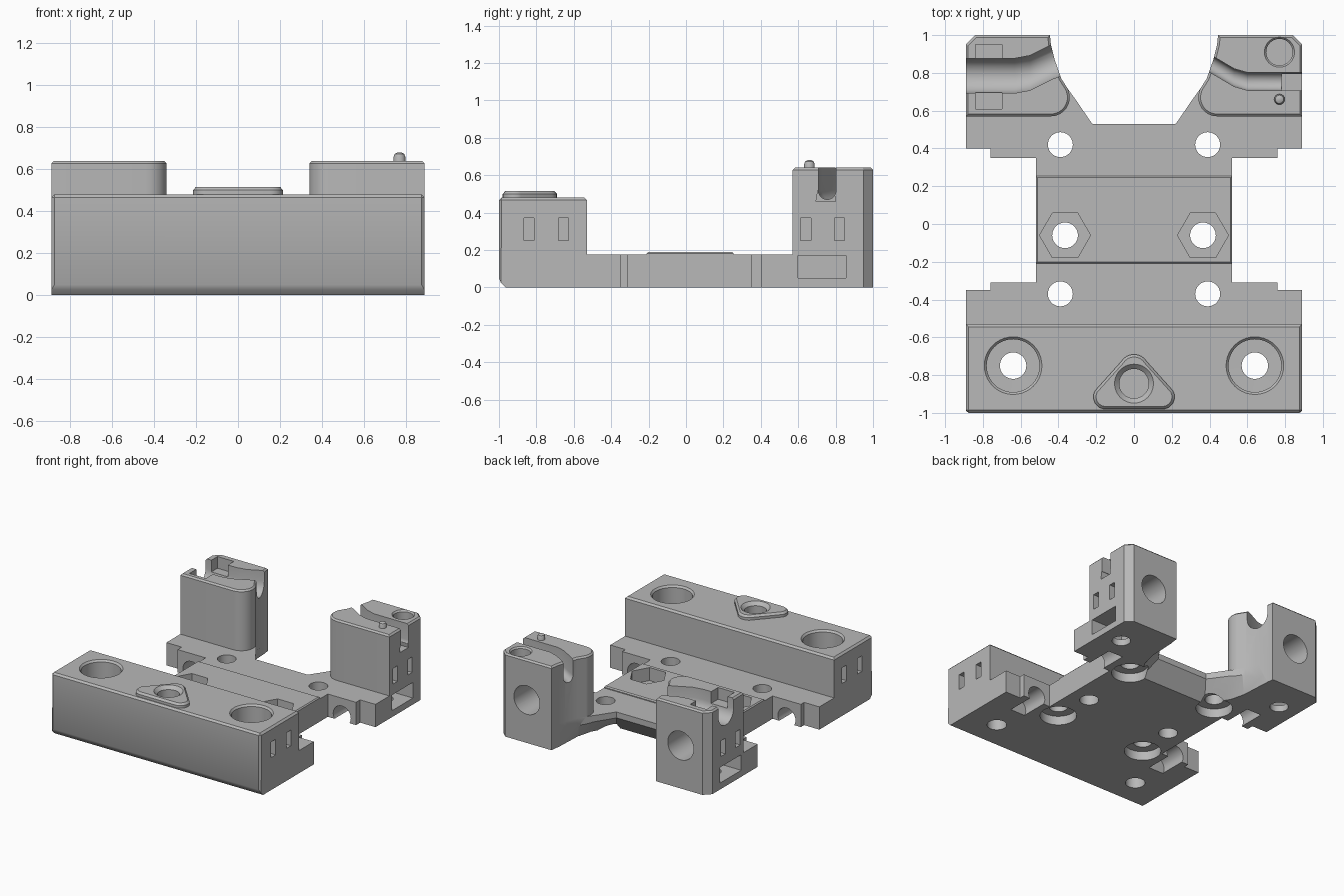
import bpy, bmesh, math

if "Cube" in bpy.data.objects:
    bpy.data.objects.remove(bpy.data.objects["Cube"])

grey = bpy.data.materials.new("plain grey")
grey.use_nodes = True
grey.diffuse_color = (0.48, 0.48, 0.48, 1)
grey.node_tree.nodes["Principled BSDF"].inputs["Base Color"].default_value = grey.diffuse_color


def loft(name, rings):
    """Closed solid through a list of matching vertex rings."""
    bm = bmesh.new()
    loops = [[bm.verts.new(p) for p in ring] for ring in rings]
    n = len(loops[0])
    for a, b in zip(loops, loops[1:]):
        for i in range(n):
            j = (i + 1) % n
            bm.faces.new((a[i], a[j], b[j], b[i]))
    bm.faces.new(loops[0][::-1])
    bm.faces.new(loops[-1])
    bmesh.ops.recalc_face_normals(bm, faces=bm.faces)
    mesh = bpy.data.meshes.new(name)
    bm.to_mesh(mesh)
    bm.free()
    mesh.materials.append(grey)
    obj = bpy.data.objects.new(name, mesh)
    bpy.context.collection.objects.link(obj)
    return obj


def prism(name, outline, z0, z1):
    return loft(name, [[(x, y, z) for x, y in outline] for z in (z0, z1)])


def box(name, xs, ys, zs):
    return prism(name, [(xs[0], ys[0]), (xs[1], ys[0]), (xs[1], ys[1]), (xs[0], ys[1])], *zs)


def turned(name, axis, u, v, steps, n=40):
    """Round solid along z or y, steps are (position, radius)."""
    rings = []
    for t, r in steps:
        ring = []
        for i in range(n):
            a = 2 * math.pi * i / n
            p, q = u + r * math.cos(a), v + r * math.sin(a)
            ring.append((p, q, t) if axis == "z" else (p, t, q))
        rings.append(ring)
    return loft(name, rings)


def arc(cx, cy, r, a0, a1, n=8):
    return [(cx + r * math.cos(math.radians(a0 + (a1 - a0) * i / n)),
             cy + r * math.sin(math.radians(a0 + (a1 - a0) * i / n))) for i in range(n + 1)]


def bevel(obj, width, rule):
    """Chamfer the edges whose two ends both meet the rule."""
    bm = bmesh.new()
    bm.from_mesh(obj.data)
    edges = [e for e in bm.edges if all(rule(v.co) for v in e.verts)]
    bmesh.ops.bevel(bm, geom=edges, offset=width, segments=1, affect="EDGES")
    bm.to_mesh(obj.data)
    bm.free()


def cut(targets, cutter):
    cutter.hide_render = True
    for obj in targets:
        mod = obj.modifiers.new("cut", "BOOLEAN")
        mod.operation, mod.solver, mod.object = "DIFFERENCE", "EXACT", cutter
        bpy.context.view_layer.objects.active = obj
        bpy.ops.object.modifier_apply(modifier=mod.name)
    bpy.data.objects.remove(cutter)


def flip(points):
    return [(-x, y) for x, y in reversed(points)]


# Base plate with stepped flanges and a curved opening at the back
inner = [(0.445, 1), (0.44, 0.95), (0.42, 0.87), (0.385, 0.77), (0.35, 0.715)]
half = [(0.89, -0.53), (0.89, -0.35), (0.76, -0.35), (0.76, -0.31), (0.52, -0.31),
        (0.52, 0.35), (0.76, 0.35), (0.76, 0.4), (0.89, 0.4), (0.89, 0.95), (0.84, 1)]
half += inner + [(0.31, 0.66), (0.235, 0.55), (0.22, 0.53)]
base = prism("base_plate", half + flip(half), 0, 0.175)
pad = box("raised_pad", (-0.52, 0.52), (-0.21, 0.255), (0.17, 0.19))
bevel(pad, 0.008, lambda c: c.z > 0.18)

# Front block with a chamfered lower edge
side = [(-1, 0.035), (-0.965, 0), (-0.53, 0), (-0.53, 0.48), (-1, 0.48)]
block = loft("front_block", [[(x, y, z) for y, z in side] for x in (-0.89, 0.89)])
bevel(block, 0.014, lambda c: c.z > 0.4 or c.y < -0.99)

# Two rear towers
tower_half = [(0.89, 0.57)] + arc(0.44, 0.67, 0.1, 270, 160) + inner[::-1]
tower_half += [(0.84, 1), (0.89, 0.95)]
tower_p = prism("left_tower", tower_half, 0.175, 0.64)
tower_n = prism("right_tower", flip(tower_half), 0.175, 0.64)
for t in (tower_p, tower_n):
    bevel(t, 0.012, lambda c: c.z > 0.6)

# Rounded triangular boss on the front block
def boss_outline(d):
    return (arc(0.15, -0.915, 0.065 - d, -90, 30) + arc(0, -0.77, 0.08 - d, 30, 150)
            + arc(-0.15, -0.915, 0.065 - d, 150, 270))

boss = loft("front_boss", [[(x, y, z) for x, y in boss_outline(d)]
                           for z, d in ((0.47, 0), (0.5, 0), (0.515, 0.014))])
cut([boss, block], turned("c", "z", 0, -0.845, [(0.3, 0.078), (0.49, 0.078), (0.522, 0.11)]))

# Pin on the left tower
pin = turned("locating_pin", "z", 0.77, 0.66,
             [(0.6, 0.028), (0.66, 0.028), (0.674, 0.022), (0.68, 0.01)], 16)

# Scooped underside at the back opening
low = [(0.445, 1.05), (0.43, 0.7), (0.4, 0.58), (0.3, 0.42)]
high = [(0.43, 1.05), (0.37, 0.76), (0.32, 0.68), (0.22, 0.53)]
cut([base], loft("c", [[(x, y, -0.01) for x, y in low + flip(low)],
                       [(x, y, 0.13) for x, y in high + flip(high)]]))

for s, tower in ((1, tower_p), (-1, tower_n)):
    # Stepped bolt bore in the front block
    cut([block], turned("c", "z", s * 0.64, -0.75,
        [(-0.1, 0.07), (0.25, 0.07), (0.251, 0.14), (0.466, 0.14), (0.486, 0.158)]))
    # Hexagonal nut pocket in the pad
    cut([base, pad], turned("c", "z", s * 0.365, -0.06, [(0.09, 0.135), (0.3, 0.135)], 6))
    cut([base], turned("c", "z", s * 0.365, -0.06, [(-0.1, 0.068), (0.3, 0.068)]))
    # Plate holes, counterbored from below, and arched channels under the flanges
    for y, e, f in ((-0.37, -0.25, -0.52), (0.42, 0.3, 0.56)):
        cut([base], turned("c", "z", s * 0.39, y,
            [(-0.1, 0.13), (0.07, 0.13), (0.071, 0.066), (0.3, 0.066)]))
        cut([base], turned("c", "y", s * 0.64, 0.04, [(e, 0.075), (f, 0.075)], 24))
        cut([base], box("c", (s * 0.64 - 0.06, s * 0.64 + 0.06),
                        sorted((e, f)), (-0.1, 0.03)))
    # Rear bore, lower nut slot and its screw hole
    cut([tower], turned("c", "y", s * 0.655, 0.33, [(0.65, 0.11), (1.1, 0.11)]))
    cut([base], box("c", sorted((s * 0.62, s * 1)), (0.6, 0.855), (0.05, 0.17)))
    cut([base], turned("c", "z", s * 0.73, 0.73, [(-0.1, 0.066), (0.1, 0.066)]))
    # Narrow tie slots in the outer sides
    for y, obj in ((-0.84, block), (-0.655, block), (0.64, tower), (0.82, tower)):
        cut([obj], box("c", sorted((s * 0.81, s * 1)), (y - 0.027, y + 0.027), (0.25, 0.37)))


# Bent U-shaped grooves across the tower tops
def groove(tower, path, w, floor):
    section = [(w, 0.8), (-w, 0.8)] + [(w * math.cos(a), floor + w + w * math.sin(a))
              for a in (math.pi * (1 + i / 10) for i in range(11))]
    cut([tower], loft("c", [[(x, y + dy, z) for dy, z in section] for x, y in path]))


groove(tower_n, [(-1, 0.785), (-0.63, 0.785), (-0.55, 0.8), (-0.43, 0.86), (-0.2, 0.95)], 0.092, 0.47)
groove(tower_p, [(1, 0.755), (0.6, 0.755), (0.53, 0.775), (0.42, 0.84), (0.2, 0.96)], 0.047, 0.47)

# Flared mouth of the narrow groove
mouth = [(0.695, 0.46), (0.8, 0.46), (0.79, 0.52), (0.705, 0.52)]
cut([tower_p], loft("c", [[(x, y, z) for y, z in mouth] for x in (0.78, 1)]))

# Round recess on the left tower, square pockets on the right tower
cut([tower_p], turned("c", "z", 0.77, 0.91, [(0.55, 0.07), (0.628, 0.07), (0.645, 0.084)]))
for y0, y1 in ((0.865, 0.95), (0.61, 0.705)):
    cut([tower_n], box("c", (-0.84, -0.7), (y0, y1), (0.55, 0.7)))

# Smooth the round surfaces, keep the edges sharp
for obj in (base, pad, block, tower_p, tower_n, boss, pin):
    bpy.ops.object.select_all(action="DESELECT")
    obj.select_set(True)
    bpy.context.view_layer.objects.active = obj
    bpy.ops.object.shade_smooth_by_angle(angle=math.radians(30))
